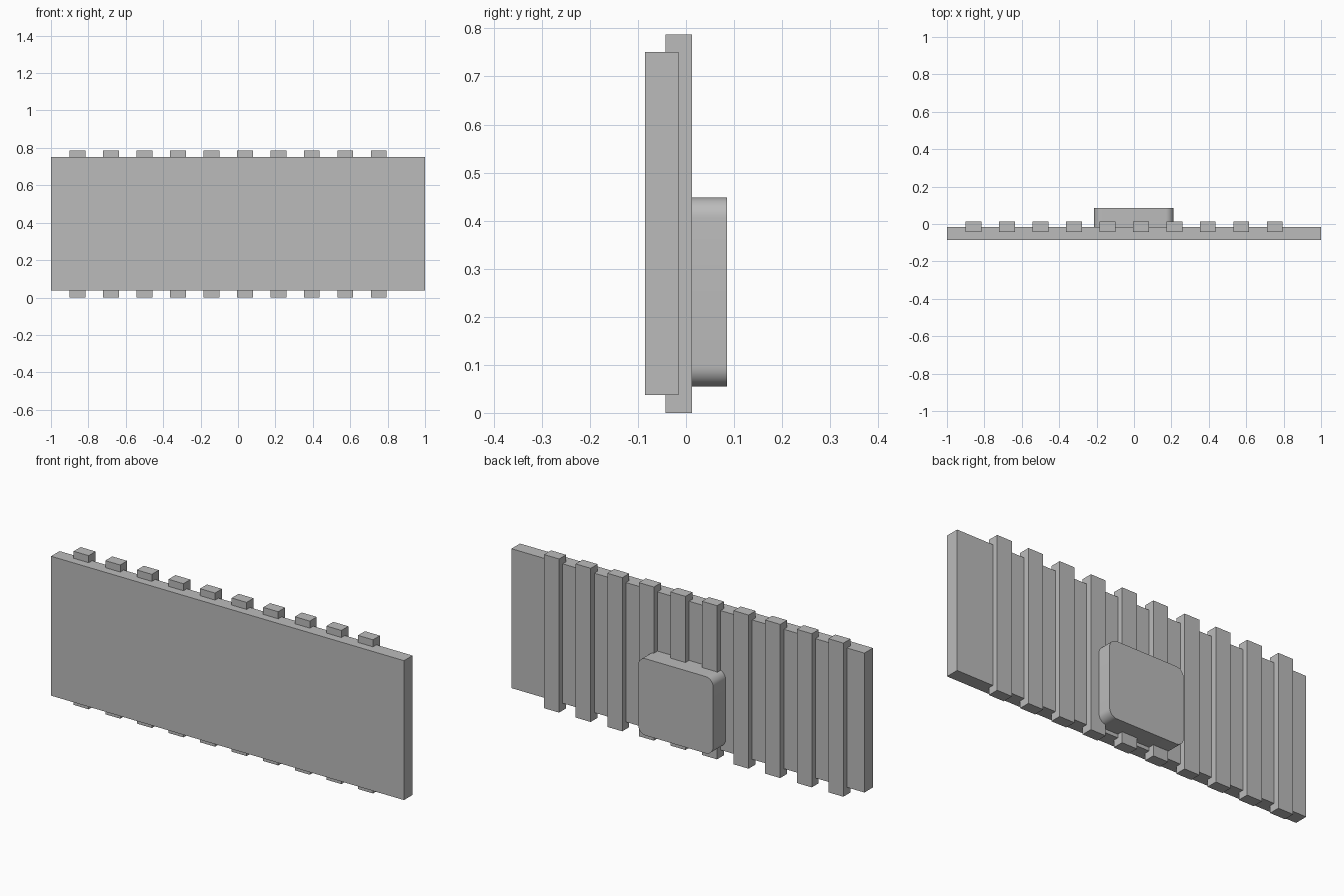
import bpy
import math

cube = bpy.data.objects.get("Cube")
if cube:
    bpy.data.objects.remove(cube, do_unlink=True)

# Single plain grey
grey = bpy.data.materials.new("grey")
grey.use_nodes = True
colour = (0.5, 0.5, 0.5, 1)
grey.diffuse_color = colour
grey.node_tree.nodes["Principled BSDF"].inputs["Base Color"].default_value = colour


def box(name, x, y, z):
    """Box spanning the given (low, high) range on each axis."""
    spans = (x, y, z)
    bpy.ops.mesh.primitive_cube_add(size=1, location=[sum(s) / 2 for s in spans])
    obj = bpy.context.object
    obj.name = name
    obj.scale = [s[1] - s[0] for s in spans]
    bpy.ops.object.transform_apply(location=False, rotation=False, scale=True)
    obj.data.materials.append(grey)
    return obj


PANEL_BACK = -0.016

# Flat front panel
box("panel", (-1, 1), (-0.085, PANEL_BACK), (0.037, 0.751))

# Upright slats let into the back of the panel
SLATS, FIRST, PITCH, WIDTH = 10, -0.901, 0.179, 0.085
for i in range(SLATS):
    left = FIRST + i * PITCH
    box(f"slat_{i + 1}", (left, left + WIDTH), (-0.043, 0.013), (0, 0.787))

# Back housing, rounded only on the edges that run front to back
housing = box("back_housing", (-0.213, 0.211), (PANEL_BACK, 0.085), (0.055, 0.448))
weights = housing.data.attributes.new("bevel_weight_edge", "FLOAT", "EDGE")
for edge in housing.data.edges:
    a, b = (housing.data.vertices[v].co for v in edge.vertices)
    weights.data[edge.index].value = 1.0 if abs(a.y - b.y) > 0.01 else 0.0
bevel = housing.modifiers.new("rounded_corners", "BEVEL")
bevel.limit_method = "WEIGHT"
bevel.width = 0.042
bevel.segments = 8
bpy.ops.object.modifier_apply(modifier=bevel.name)
bpy.ops.object.shade_smooth_by_angle(angle=math.radians(30))
